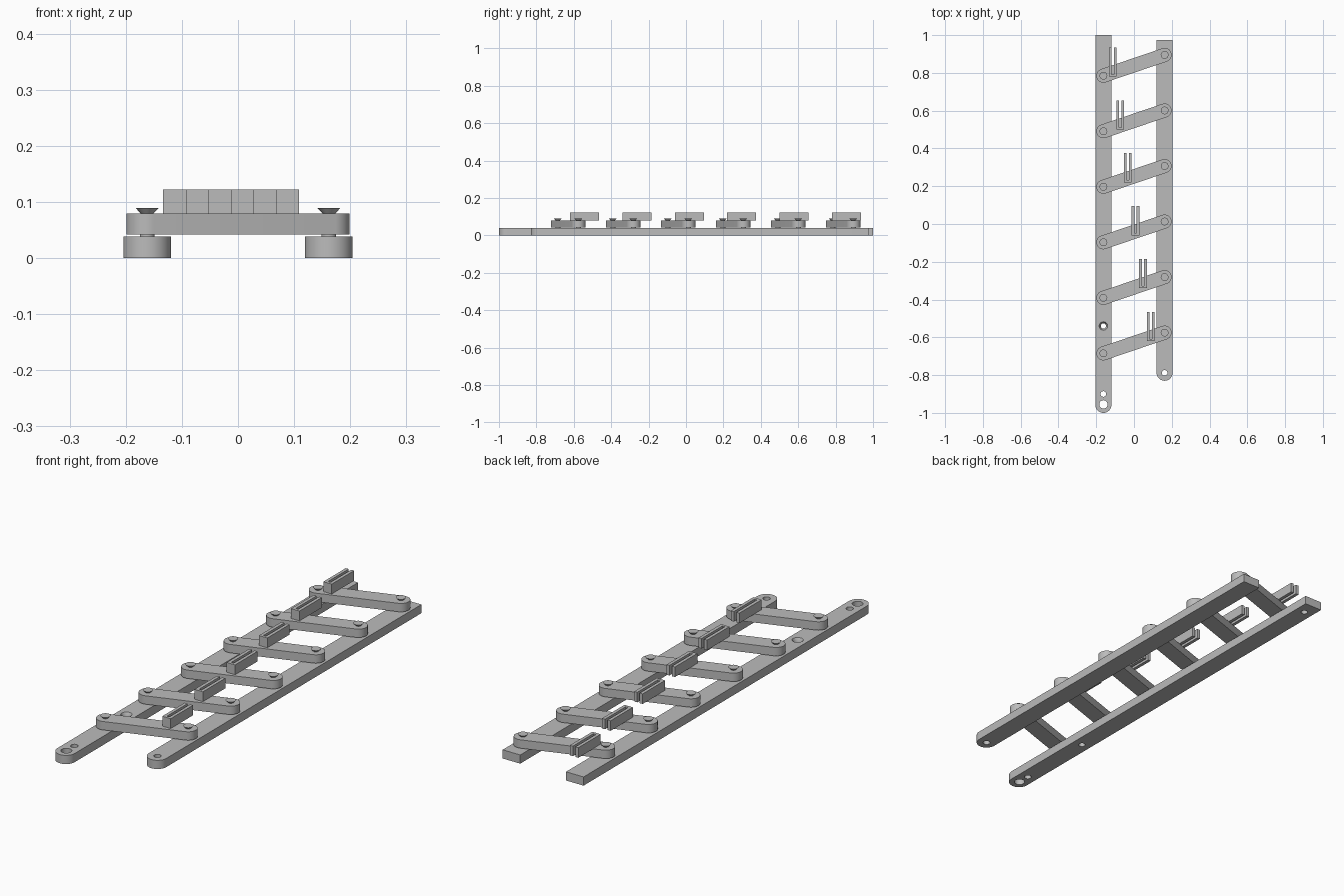
import bpy, bmesh, math
from mathutils import Vector

cube = bpy.data.objects.get("Cube")
if cube:
    bpy.data.objects.remove(cube, do_unlink=True)

grey = bpy.data.materials.new("plain_grey")
grey.use_nodes = True
colour = (0.5, 0.5, 0.5, 1)
grey.diffuse_color = colour
grey.node_tree.nodes["Principled BSDF"].inputs["Base Color"].default_value = colour

RAIL_X = 0.162
RAIL_R, RAIL_TOP = 0.0425, 0.038
LINK_R, LINK_LOW, LINK_TOP = 0.037, 0.042, 0.079


def prism(name, outline, low, high):
    """Extrude a flat outline upwards from low to high."""
    bm = bmesh.new()
    face = bm.faces.new([bm.verts.new((x, y, low)) for x, y in outline])
    lifted = bmesh.ops.extrude_face_region(bm, geom=[face])["geom"]
    bmesh.ops.translate(bm, vec=(0, 0, high - low),
                        verts=[v for v in lifted if isinstance(v, bmesh.types.BMVert)])
    bmesh.ops.recalc_face_normals(bm, faces=bm.faces)
    return finish(name, bm)


def lathe(name, x, y, low, high, r_low, r_high):
    """Round pin or cone standing at x, y."""
    bm = bmesh.new()
    bmesh.ops.create_cone(bm, cap_ends=True, segments=32, radius1=r_low,
                          radius2=r_high, depth=high - low)
    bmesh.ops.translate(bm, vec=(x, y, (low + high) / 2), verts=bm.verts)
    return finish(name, bm)


def finish(name, bm):
    mesh = bpy.data.meshes.new(name)
    bm.to_mesh(mesh)
    bm.free()
    obj = bpy.data.objects.new(name, mesh)
    bpy.context.collection.objects.link(obj)
    mesh.materials.append(grey)
    return obj


def smooth(obj):
    bpy.ops.object.select_all(action="DESELECT")
    obj.select_set(True)
    bpy.context.view_layer.objects.active = obj
    bpy.ops.object.shade_smooth_by_angle(angle=math.radians(30))


def arc(centre, radius, start, steps=20):
    """Half circle, anticlockwise from the start angle."""
    return [(centre[0] + radius * math.cos(start + math.pi * i / steps),
             centre[1] + radius * math.sin(start + math.pi * i / steps))
            for i in range(steps + 1)]


def drill(obj, y, r_low, r_high, low=-0.01, high=RAIL_TOP + 0.01):
    """Cut a round or tapered hole in a rail."""
    cutter = lathe("hole_cutter", obj["centre_x"], y, low, high, r_low, r_high)
    cutter.hide_render = True
    mod = obj.modifiers.new("hole", "BOOLEAN")
    mod.operation, mod.solver, mod.object = "DIFFERENCE", "EXACT", cutter
    bpy.ops.object.select_all(action="DESELECT")
    obj.select_set(True)
    bpy.context.view_layer.objects.active = obj
    bpy.ops.object.modifier_apply(modifier=mod.name)
    bpy.data.objects.remove(cutter, do_unlink=True)


def rail(name, x, front, back):
    """Flat rail with a rounded front and a square back."""
    outline = arc((x, front + RAIL_R), RAIL_R, math.pi)
    outline += [(x + RAIL_R, back), (x - RAIL_R, back)]
    obj = prism(name, outline, 0, RAIL_TOP)
    obj["centre_x"] = x
    return obj


# Side rails with their mounting holes
right_rail = rail("right_rail", -RAIL_X, -1.0, 1.0)
drill(right_rail, -0.955, 0.022, 0.022)
drill(right_rail, -0.9, 0.015, 0.015)
drill(right_rail, -0.54, 0.014, 0.014)
drill(right_rail, -0.54, 0.014, 0.028, low=0.022)
drill(right_rail, 0.94, 0.014, 0.014, high=0.03)
smooth(right_rail)

left_rail = rail("left_rail", RAIL_X, -0.83, 0.975)
drill(left_rail, -0.788, 0.015, 0.015)
smooth(left_rail)

# Slanted links, each with two screws and a slotted clip
for i in range(6):
    y = 0.785 - 0.294 * i
    a, b = Vector((-RAIL_X, y)), Vector((RAIL_X, y + 0.11))
    slant = math.atan2(b.y - a.y, b.x - a.x)
    outline = arc(a, LINK_R, slant + math.pi / 2) + arc(b, LINK_R, slant - math.pi / 2)
    smooth(prism(f"link_{i + 1}", outline, LINK_LOW, LINK_TOP))

    for side, p in (("right", a), ("left", b)):
        smooth(lathe(f"{side}_pin_{i + 1}", p.x, p.y, RAIL_TOP - 0.001,
                     LINK_LOW + 0.001, 0.013, 0.013))
        smooth(lathe(f"{side}_screw_{i + 1}", p.x, p.y, LINK_TOP - 0.001,
                     0.089, 0.01, 0.0205))

    # Clip: two prongs joined at the front, open at the back
    cx, front = -0.113 + 0.0402 * i, 0.78 - 0.28 * i
    back, inner, outer = front + 0.155, 0.006, 0.0203
    prism(f"clip_{i + 1}", [
        (cx - outer, front), (cx + outer, front), (cx + outer, back),
        (cx + inner, back), (cx + inner, front + 0.012),
        (cx - inner, front + 0.012), (cx - inner, back), (cx - outer, back),
    ], LINK_TOP - 0.001, 0.122)
